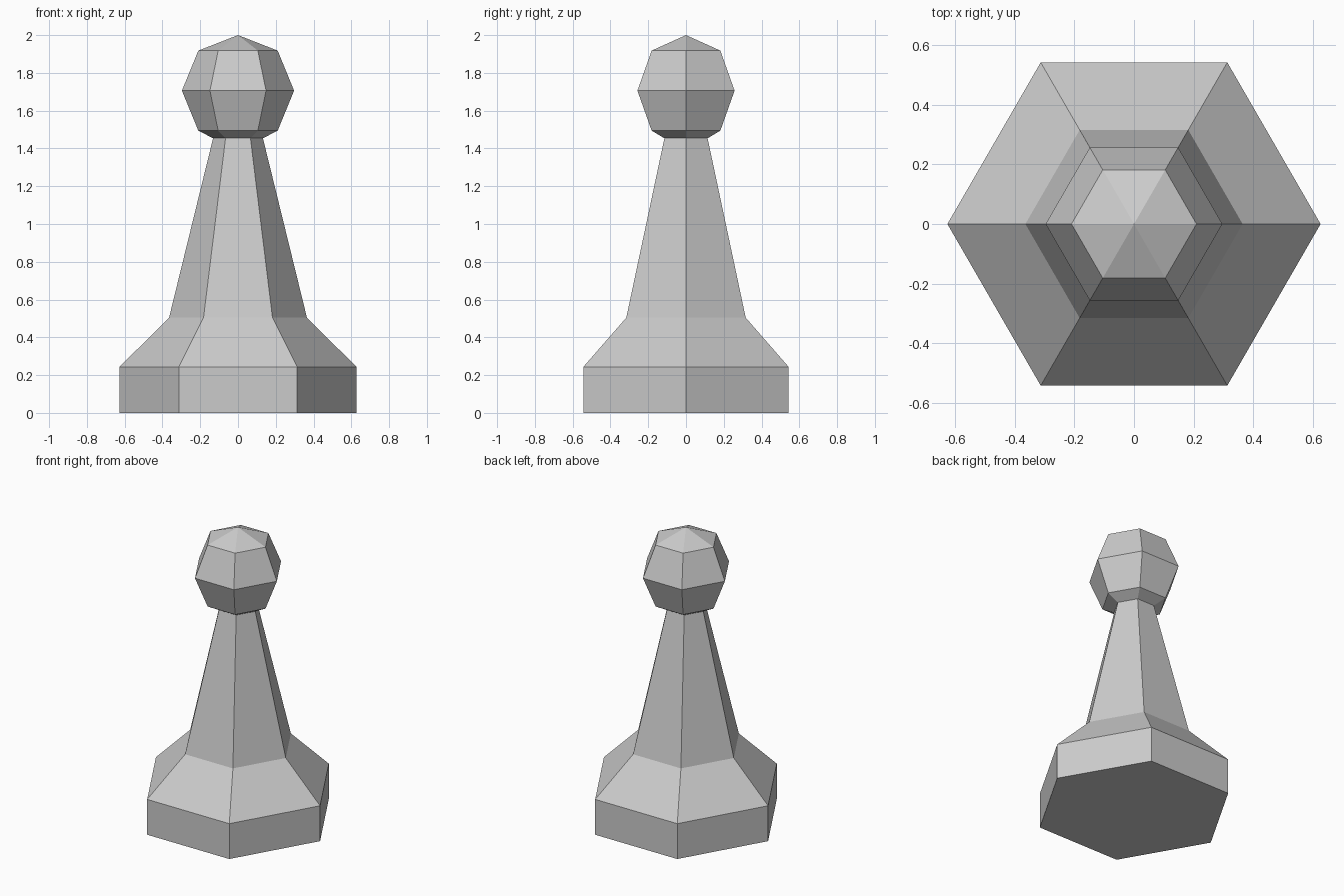
import bpy, bmesh
from math import cos, sin, tau

if "Cube" in bpy.data.objects:
    bpy.data.objects.remove(bpy.data.objects["Cube"])

SIDES = 6


def turned(name, profile, top_z):
    """Closed faceted body: rings of (radius, z), flat bottom, pointed top."""
    bm = bmesh.new()
    rings = [[bm.verts.new((r * cos(tau * i / SIDES), r * sin(tau * i / SIDES), z))
              for i in range(SIDES)] for r, z in profile]
    bm.faces.new(rings[0][::-1])
    for low, high in zip(rings, rings[1:]):
        for i in range(SIDES):
            j = (i + 1) % SIDES
            bm.faces.new((low[i], low[j], high[j], high[i]))
    apex = bm.verts.new((0, 0, top_z))
    for i in range(SIDES):
        bm.faces.new((rings[-1][i], rings[-1][(i + 1) % SIDES], apex))
    bmesh.ops.recalc_face_normals(bm, faces=bm.faces)
    mesh = bpy.data.meshes.new(name)
    bm.to_mesh(mesh)
    bm.free()
    obj = bpy.data.objects.new(name, mesh)
    bpy.context.collection.objects.link(obj)
    return obj


# Plinth and sloped shoulder
base = [(0.627, 0), (0.627, 0.244), (0.365, 0.504)]
# Top of the tapered stem
neck = [(0.132, 1.454)]
# Faceted ball
head = [(0.21, 1.494), (0.297, 1.706), (0.21, 1.918)]

turned("pawn", base + neck + head, 2.0)
